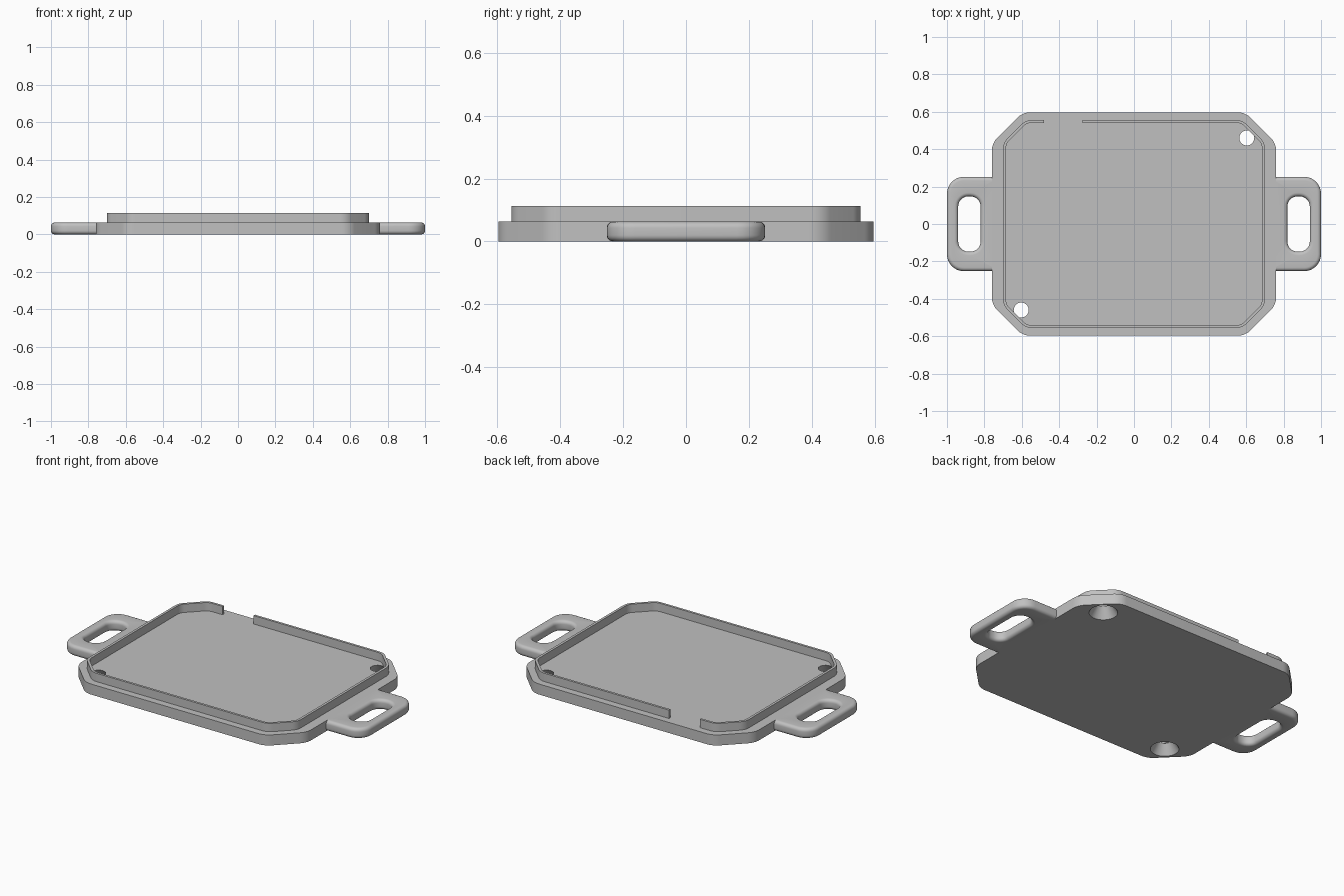
import bpy
import bmesh
import math
from mathutils import Vector

if "Cube" in bpy.data.objects:
    bpy.data.objects.remove(bpy.data.objects["Cube"], do_unlink=True)

PLATE_TOP = 0.063
RIM_TOP = 0.113

grey = bpy.data.materials.new("plain grey")
grey.use_nodes = True
colour = (0.53, 0.53, 0.53, 1)
grey.diffuse_color = colour
grey.node_tree.nodes["Principled BSDF"].inputs["Base Color"].default_value = colour


def rounded(corners, radius, steps=8):
    """Counter-clockwise outline with every corner filleted."""
    points = []
    for i, c in enumerate(corners):
        p = Vector(c)
        d_in = (p - Vector(corners[i - 1])).normalized()
        d_out = (Vector(corners[(i + 1) % len(corners)]) - p).normalized()
        turn = d_in.angle(d_out)
        start = p - d_in * radius * math.tan(turn / 2)
        normal = Vector((-d_in.y, d_in.x))
        centre = start + normal * radius
        for s in range(steps + 1):
            a = turn * s / steps
            points.append(centre + radius * (d_in * math.sin(a) - normal * math.cos(a)))
    return points


def octagon(hx, hy, reach, radius):
    """Rectangle with cut corners; the cuts lie on |x| + |y| = reach."""
    cx, cy = reach - hy, reach - hx
    return rounded([(hx, -cy), (hx, cy), (cx, hy), (-cx, hy),
                    (-hx, cy), (-hx, -cy), (-cx, -hy), (cx, -hy)], radius)


def rectangle(x0, x1, hy, radius):
    return rounded([(x0, -hy), (x1, -hy), (x1, hy), (x0, hy)], radius)


def loft(name, rings, closed):
    """Skin a stack of (outline, z) rings; closed joins last to first."""
    bm = bmesh.new()
    loops = [[bm.verts.new((p.x, p.y, z)) for p in ring] for ring, z in rings]
    n = len(loops[0])
    pairs = list(zip(loops, loops[1:]))
    if closed:
        pairs.append((loops[-1], loops[0]))
    else:
        bm.faces.new(loops[0])
        bm.faces.new(loops[-1])
    for a, b in pairs:
        for i in range(n):
            j = (i + 1) % n
            bm.faces.new((a[i], a[j], b[j], b[i]))
    bmesh.ops.recalc_face_normals(bm, faces=bm.faces)
    mesh = bpy.data.meshes.new(name)
    bm.to_mesh(mesh)
    bm.free()
    mesh.materials.append(grey)
    obj = bpy.data.objects.new(name, mesh)
    bpy.context.collection.objects.link(obj)
    return obj


def select(obj):
    bpy.ops.object.select_all(action='DESELECT')
    obj.select_set(True)
    bpy.context.view_layer.objects.active = obj


def cut(obj, cutter):
    select(obj)
    mod = obj.modifiers.new("cut", 'BOOLEAN')
    mod.operation = 'DIFFERENCE'
    mod.solver = 'EXACT'
    mod.object = cutter
    bpy.ops.object.modifier_apply(modifier=mod.name)
    bpy.data.objects.remove(cutter, do_unlink=True)


def smooth(obj):
    select(obj)
    bpy.ops.object.shade_smooth_by_angle(angle=math.radians(30))


# Base plate with two countersunk screw holes
outline = octagon(0.76, 0.597, 1.192, 0.1)
plate = loft("base_plate", [(outline, 0), (outline, PLATE_TOP)], False)
slope = (0.04 - 0.078) / PLATE_TOP
over = 0.02
for side in (-1, 1):
    bpy.ops.mesh.primitive_cone_add(
        vertices=48, radius1=0.078 - slope * over, radius2=0.04 + slope * over,
        depth=PLATE_TOP + 2 * over,
        location=(0.603 * side, 0.46 * side, PLATE_TOP / 2))
    cone = bpy.context.object
    cone.data.materials.append(grey)
    cut(plate, cone)
smooth(plate)

# Thin raised rim with a gap at the back
outer = octagon(0.7, 0.555, 1.135, 0.08)
inner = octagon(0.685, 0.541, 1.114, 0.065)
low = PLATE_TOP - 0.003
rim = loft("raised_rim", [(outer, low), (outer, RIM_TOP), (inner, RIM_TOP), (inner, low)], True)
bpy.ops.mesh.primitive_cube_add(size=1, location=(-0.378, 0.55, 0.1))
gap = bpy.context.object
gap.scale = (0.205, 0.1, 0.2)
gap.data.materials.append(grey)
bpy.context.view_layer.update()
cut(rim, gap)
smooth(rim)

# Side handles: slotted loops with rounded edges, trimmed flat at the plate
ROUND = 0.02
STEPS = 5
levels = []
for k in range(STEPS + 1):
    a = math.pi / 2 * k / STEPS
    levels.append((ROUND * (1 - math.sin(a)), ROUND * (1 - math.cos(a))))
levels += [(inset, PLATE_TOP - z) for inset, z in reversed(levels)]

for side, name in ((1, "left_handle"), (-1, "right_handle")):
    rings = []
    for inset, z in levels:
        ring = rectangle(0.6, 1 - inset, 0.252 - inset, 0.09 - inset)
        rings.append(([Vector((side * max(p.x, 0.755), p.y)) for p in ring], z))
    for inset, z in reversed(levels):
        ring = rectangle(0.82 - inset, 0.94 + inset, 0.148 + inset, 0.055 + inset)
        rings.append(([Vector((side * p.x, p.y)) for p in ring], z))
    smooth(loft(name, rings, True))
